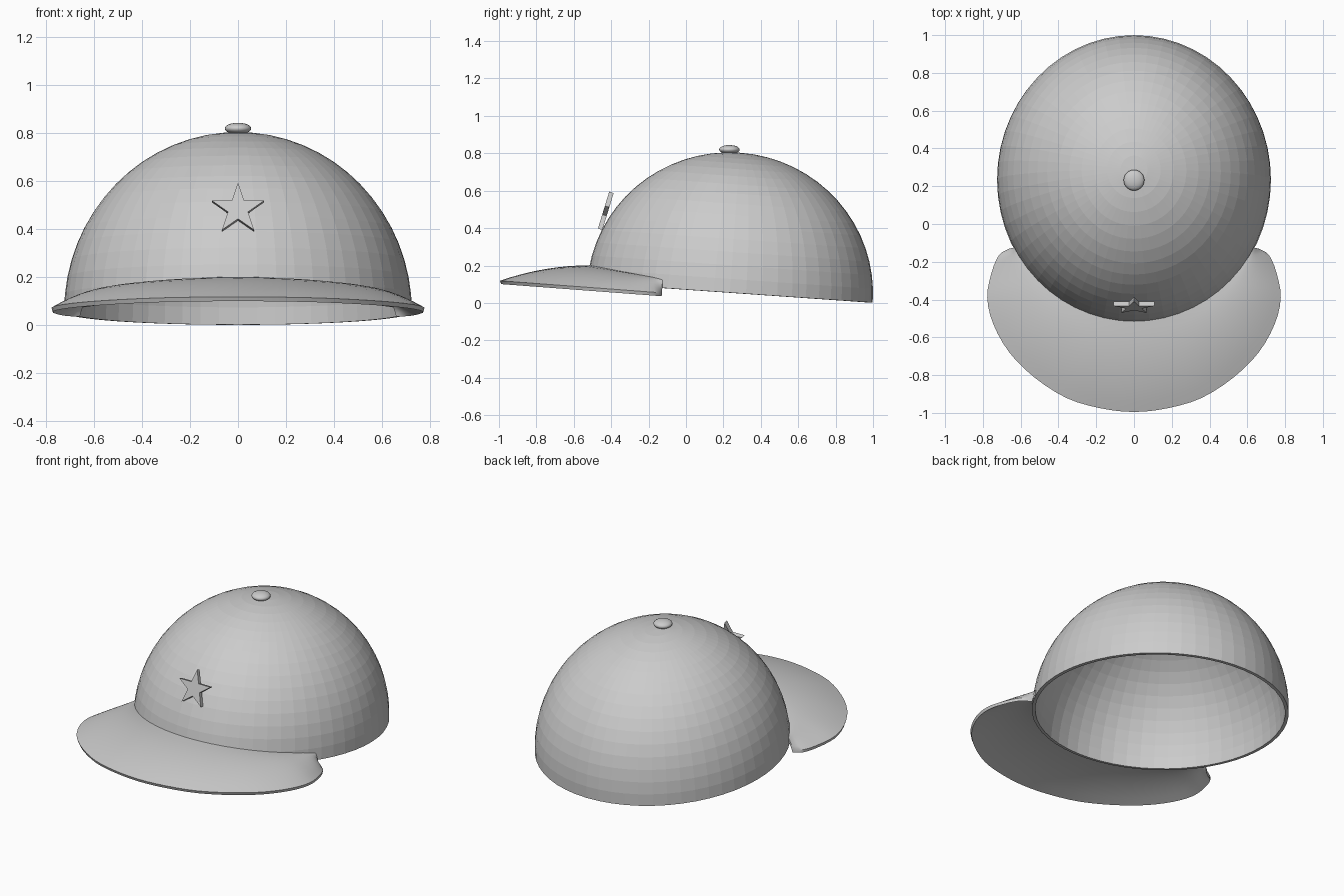
import bpy, bmesh, math
from mathutils import Vector, Matrix

cube = bpy.data.objects.get("Cube")
if cube:
    bpy.data.objects.remove(cube, do_unlink=True)

grey = bpy.data.materials.new("light_grey")
grey.use_nodes = True
grey.diffuse_color = (0.6, 0.6, 0.6, 1)
grey.node_tree.nodes["Principled BSDF"].inputs["Base Color"].default_value = (0.6, 0.6, 0.6, 1)

CENTRE = Vector((0, 0.235, 0.055))
RX, RY, RZ = 0.725, 0.765, 0.75


def finish(bm, name):
    bmesh.ops.recalc_face_normals(bm, faces=bm.faces)
    mesh = bpy.data.meshes.new(name)
    bm.to_mesh(mesh)
    bm.free()
    mesh.materials.append(grey)
    obj = bpy.data.objects.new(name, mesh)
    bpy.context.collection.objects.link(obj)
    return obj


# Crown: upper half of a sphere, stretched, tipped to the back and thickened
bm = bmesh.new()
bmesh.ops.create_uvsphere(bm, u_segments=56, v_segments=32, radius=1)
lower = [v for v in bm.verts if v.co.z < -0.001]
bmesh.ops.delete(bm, geom=lower, context='VERTS')
bmesh.ops.transform(bm, verts=bm.verts, matrix=Matrix.Translation(CENTRE)
                    @ Matrix.Rotation(math.radians(-4), 4, 'X')
                    @ Matrix.Diagonal((RX, RY, RZ, 1)))
crown = finish(bm, "crown")
shell = crown.modifiers.new("thickness", 'SOLIDIFY')
shell.thickness = 0.02
shell.offset = -1

# Button on top
bm = bmesh.new()
bmesh.ops.create_uvsphere(bm, u_segments=24, v_segments=12, radius=1)
bmesh.ops.transform(bm, verts=bm.verts, matrix=Matrix.Translation((0, 0.232, 0.82))
                    @ Matrix.Diagonal((0.055, 0.055, 0.024, 1)))
button = finish(bm, "top_button")
for poly in button.data.polygons:
    poly.use_smooth = True

# Brim: lofted from the crown to a rounded outline, arched across
half_outline = [(0, -0.995), (0.18, -0.975), (0.36, -0.92), (0.53, -0.81), (0.66, -0.68),
                (0.745, -0.53), (0.777, -0.39), (0.755, -0.26), (0.715, -0.165), (0.66, -0.13)]
outline = [(-x, y) for x, y in reversed(half_outline[1:])] + half_outline


def smooth_path(points, steps):
    """Catmull-Rom curve through the points."""
    pts = [Vector(p) for p in points]
    pts = [2 * pts[0] - pts[1]] + pts + [2 * pts[-1] - pts[-2]]
    path = []
    for a, b, c, d in zip(pts, pts[1:], pts[2:], pts[3:]):
        for i in range(steps):
            t = i / steps
            path.append((2 * b + (c - a) * t + (2 * a - 5 * b + 4 * c - d) * t ** 2
                         + (3 * b - a - 3 * c + d) * t ** 3) / 2)
    return path + [pts[-2]]


path = smooth_path(outline, 3)
end_angle = math.acos((CENTRE.y + 0.13) / RY)
rings = 8
bm = bmesh.new()
sections = []
for k, outer in enumerate(path):
    angle = end_angle * (2 * k / (len(path) - 1) - 1)
    inner = Vector((0.98 * RX * math.sin(angle), CENTRE.y - 0.98 * RY * math.cos(angle)))
    z_in = 0.2 - 0.075 * (inner.y + 0.53) / 0.4
    z_out = 0.115 - 0.065 * (outer.y + 1) / 0.87
    top, bottom = [], []
    for i in range(rings + 1):
        t = i / rings
        p = inner.lerp(outer, t)
        z = z_out + (z_in - z_out) * (1 - t * t)
        top.append(bm.verts.new((p.x, p.y, z + 0.004)))
        p = inner.lerp(outer, t * 0.985)
        bottom.append(bm.verts.new((p.x, p.y, z - 0.026 + 0.012 * t)))
    sections.append(top + bottom[::-1])
for a, b in zip(sections, sections[1:]):
    for i in range(len(a)):
        j = (i + 1) % len(a)
        bm.faces.new((a[i], a[j], b[j], b[i]))
for s in (sections[0], sections[-1]):
    for i in range(rings):
        bm.faces.new((s[i], s[i + 1], s[-2 - i], s[-1 - i]))
brim = finish(bm, "brim")
bpy.context.view_layer.objects.active = brim
brim.select_set(True)
bpy.ops.object.shade_smooth_by_angle(angle=math.radians(25))

# Star badge leaning against the front of the crown
bm = bmesh.new()
corners = []
for i in range(10):
    r = 0.044 if i % 2 else 0.114
    a = i * math.pi / 5
    corners.append(bm.verts.new((r * math.sin(a), 0.0125, r * math.cos(a))))
face = bm.faces.new(corners)
extruded = bmesh.ops.extrude_face_region(bm, geom=[face], use_keep_orig=True)
bmesh.ops.translate(bm, vec=(0, -0.025, 0),
                    verts=[g for g in extruded["geom"] if isinstance(g, bmesh.types.BMVert)])
bmesh.ops.transform(bm, verts=bm.verts, matrix=Matrix.Translation((0, -0.432, 0.482))
                    @ Matrix.Rotation(math.radians(-17), 4, 'X'))
finish(bm, "star_badge")
